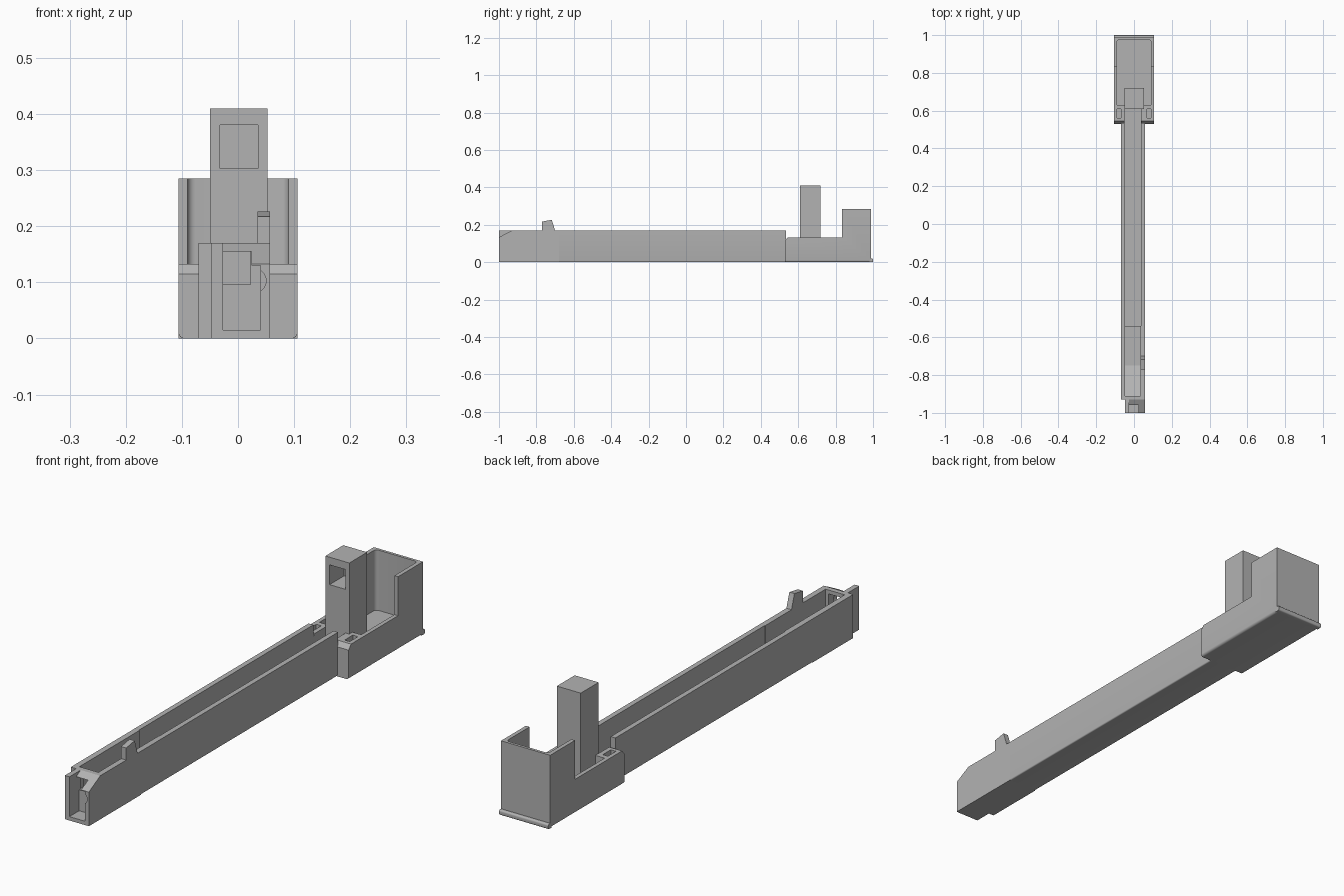
import bpy, bmesh, math
from mathutils import Vector

cube = bpy.data.objects.get("Cube")
if cube:
    bpy.data.objects.remove(cube, do_unlink=True)

grey = bpy.data.materials.new("plain grey")
grey.use_nodes = True
colour = (0.45, 0.45, 0.45, 1)
grey.diffuse_color = colour
grey.node_tree.nodes["Principled BSDF"].inputs["Base Color"].default_value = colour


def prism(name, x0, x1, profile):
    """Extrude a (y, z) profile from x0 to x1."""
    bm = bmesh.new()
    face = bm.faces.new([bm.verts.new((x0, y, z)) for y, z in profile])
    out = bmesh.ops.extrude_face_region(bm, geom=[face])
    moved = [v for v in out["geom"] if isinstance(v, bmesh.types.BMVert)]
    bmesh.ops.translate(bm, verts=moved, vec=(x1 - x0, 0, 0))
    bmesh.ops.recalc_face_normals(bm, faces=bm.faces)
    mesh = bpy.data.meshes.new(name)
    bm.to_mesh(mesh)
    bm.free()
    mesh.materials.append(grey)
    obj = bpy.data.objects.new(name, mesh)
    bpy.context.collection.objects.link(obj)
    return obj


def box(name, x0, x1, y0, y1, z0, z1):
    return prism(name, x0, x1, [(y0, z0), (y1, z0), (y1, z1), (y0, z1)])


def round_edges(obj, width, rule):
    """Round the edges whose two end points satisfy the rule."""
    bm = bmesh.new()
    bm.from_mesh(obj.data)
    edges = [e for e in bm.edges if rule(e.verts[0].co, e.verts[1].co)]
    bmesh.ops.bevel(bm, geom=edges, offset=width, segments=4, profile=0.5, affect='EDGES')
    bm.to_mesh(obj.data)
    bm.free()


def cut(target, cutter):
    """Subtract the cutter and remove it."""
    mod = target.modifiers.new("cut", 'BOOLEAN')
    mod.operation, mod.solver, mod.object = 'DIFFERENCE', 'EXACT', cutter
    bpy.context.view_layer.objects.active = target
    bpy.ops.object.modifier_apply(modifier=mod.name)
    bpy.data.objects.remove(cutter, do_unlink=True)


def low_long(a, b):
    return a.z < 0.001 and b.z < 0.001 and abs(a.y - b.y) > 0.1


# Long open channel, with a slightly narrower front bay
rail = box("rail_channel", -0.07, 0.057, -0.68, 0.535, 0, 0.17)
round_edges(rail, 0.005, low_long)
cut(rail, box("cutter", -0.05, 0.037, -0.54, 0.6, 0.015, 0.3))
cut(rail, box("cutter", -0.047, 0.035, -0.7, -0.53, 0.025, 0.3))
bay = box("front_bay", -0.07, 0.057, -0.93, -0.68, 0, 0.17)
cut(bay, box("cutter", -0.047, 0.035, -0.91, -0.6, 0.025, 0.3))

# Ramp at the front of the channel
prism("channel_ramp", -0.047, 0.035, [(-0.91, 0.025), (-0.75, 0.025), (-0.91, 0.095)])

# Small upright tab on the channel wall
prism("wall_tab", 0.035, 0.057,
      [(-0.77, 0.17), (-0.70, 0.17), (-0.718, 0.226), (-0.77, 0.217)])

# Front tip: sloped housing beside a full-height plate
box("tip_plate", -0.047, -0.027, -1, -0.93, 0, 0.17)
tip = prism("front_tip", -0.027, 0.057,
            [(-1, 0), (-0.93, 0), (-0.93, 0.17), (-1, 0.133)])
cut(tip, box("cutter", -0.03, 0.024, -1.1, -0.94, 0.015, 0.155))
cut(tip, box("cutter", 0.02, 0.04, -1.1, -0.94, 0.015, 0.13))
bpy.ops.mesh.primitive_cylinder_add(vertices=32, radius=0.022, depth=0.12,
                                    location=(0.028, -1.01, 0.103),
                                    rotation=(math.pi / 2, 0, 0))
cut(tip, bpy.context.object)
for part in (tip, bay):
    cut(part, box("cutter", -0.03, 0.022, -0.95, -0.90, 0.096, 0.155))

# Rear tray: low sides, chamfered front and a tall back
tray = prism("rear_tray", -0.106, 0.106,
             [(0.53, 0), (0.988, 0), (0.988, 0.285), (0.835, 0.285),
              (0.835, 0.133), (0.545, 0.133), (0.53, 0.115)])
round_edges(tray, 0.01, low_long)
cavity = box("cutter", -0.09, 0.09, 0.63, 0.977, 0.05, 0.4)
round_edges(cavity, 0.014, lambda a, b: abs(a.z - b.z) > 0.1 and a.y > 0.9)
cut(tray, cavity)
cut(tray, box("cutter", -0.05, 0.037, 0.5, 0.61, 0.015, 0.3))
for side in (-1, 1):
    cut(tray, box("cutter", side * 0.068, side * 0.09, 0.56, 0.61, 0.08, 0.3))

# Lip along the bottom of the back
lip = box("rear_lip", -0.106, 0.106, 0.98, 1.0, 0, 0.02)
round_edges(lip, 0.006, lambda a, b: a.y > 0.99 and b.y > 0.99 and abs(a.x - b.x) > 0.1)

# Square post with a blind window near its top
post = box("square_post", -0.05, 0.053, 0.61, 0.72, 0.015, 0.41)
cut(post, box("cutter", -0.032, 0.036, 0.5, 0.70, 0.303, 0.38))

# Keep crisp edges, smooth the rounded ones
for obj in (rail, tray, tip, lip):
    bpy.ops.object.select_all(action='DESELECT')
    obj.select_set(True)
    bpy.context.view_layer.objects.active = obj
    bpy.ops.object.shade_smooth_by_angle(angle=math.radians(30))
